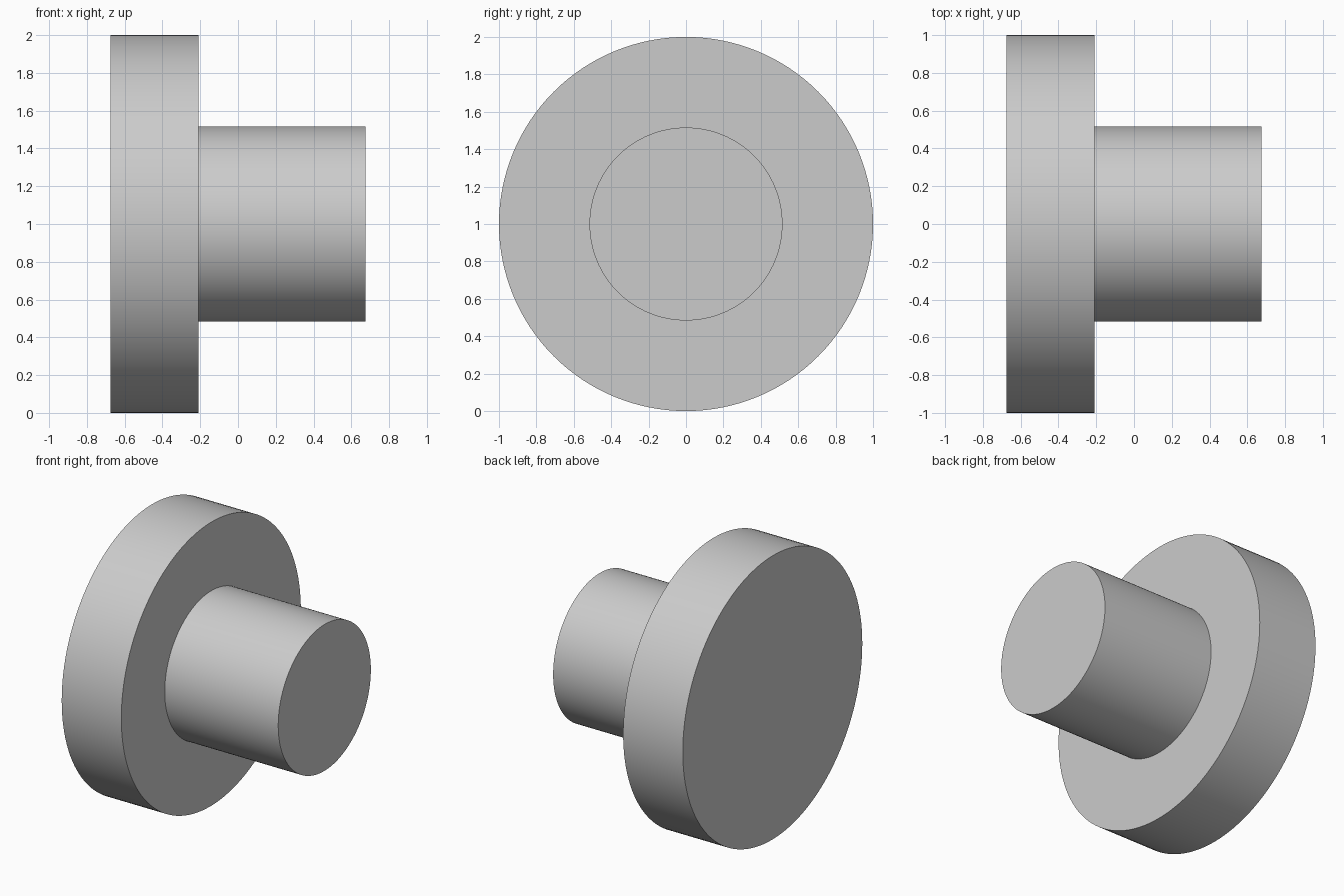
import bpy
import bmesh
import math
from mathutils import Vector

default = bpy.data.objects.get("Cube")
if default:
    bpy.data.objects.remove(default, do_unlink=True)

SEGMENTS = 128
FLANGE_RADIUS, SHAFT_RADIUS = 1.0, 0.516
BACK_X, STEP_X, END_X = -0.675, -0.21, 0.675

# Plain grey material
grey = bpy.data.materials.new("light_grey")
grey.use_nodes = True
colour = (0.6, 0.6, 0.6, 1.0)
grey.diffuse_color = colour
grey.node_tree.nodes["Principled BSDF"].inputs["Base Color"].default_value = colour

# Flange and shaft: rings along the x axis, bridged into one closed solid
bm = bmesh.new()


def ring(x, radius):
    angles = [math.tau * i / SEGMENTS for i in range(SEGMENTS)]
    return [bm.verts.new(Vector((x, radius * math.cos(a), radius * math.sin(a))))
            for a in angles]


rings = [ring(BACK_X, FLANGE_RADIUS), ring(STEP_X, FLANGE_RADIUS),
         ring(STEP_X, SHAFT_RADIUS), ring(END_X, SHAFT_RADIUS)]
for a, b in zip(rings, rings[1:]):
    for i in range(SEGMENTS):
        j = (i + 1) % SEGMENTS
        bm.faces.new((a[i], a[j], b[j], b[i]))
bm.faces.new(rings[0])
bm.faces.new(rings[-1])
bmesh.ops.recalc_face_normals(bm, faces=bm.faces)

mesh = bpy.data.meshes.new("flanged_shaft")
bm.to_mesh(mesh)
bm.free()
mesh.materials.append(grey)

body = bpy.data.objects.new("flanged_shaft", mesh)
bpy.context.collection.objects.link(body)
body.location.z = FLANGE_RADIUS

# Smooth round walls, sharp rims
bpy.ops.object.select_all(action="DESELECT")
body.select_set(True)
bpy.context.view_layer.objects.active = body
bpy.ops.object.shade_smooth_by_angle(angle=math.radians(30))
